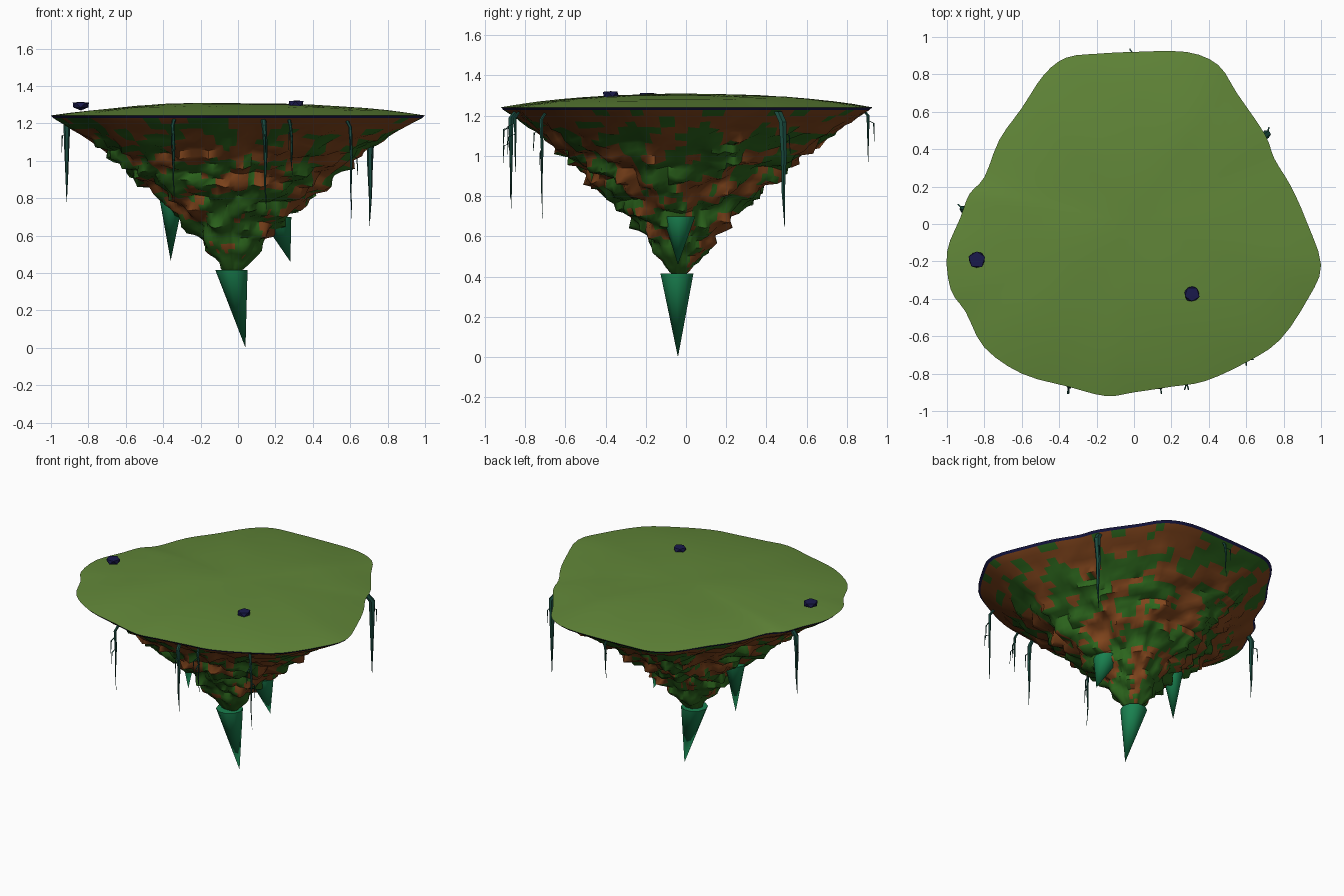
import bpy, bmesh, math, random
from mathutils import Vector, noise

if "Cube" in bpy.data.objects:
    bpy.data.objects.remove(bpy.data.objects["Cube"])

random.seed(4)


def material(name, rgb):
    m = bpy.data.materials.new(name)
    m.diffuse_color = (*rgb, 1)
    m.use_nodes = True
    m.node_tree.nodes["Principled BSDF"].inputs["Base Color"].default_value = m.diffuse_color
    return m


GRASS = material("grass", (0.12, 0.24, 0.04))
BROWN = material("brown_earth", (0.22, 0.06, 0.012))
MOSS = material("mossy_earth", (0.025, 0.13, 0.012))
SPIKE = material("spike_green", (0.01, 0.22, 0.08))
DARK = material("dark_stone", (0.01, 0.01, 0.07))
VINE = material("vine", (0.01, 0.07, 0.05))


def finish(bm, name, mats, angle=40):
    bmesh.ops.recalc_face_normals(bm, faces=bm.faces)
    me = bpy.data.meshes.new(name)
    bm.to_mesh(me)
    bm.free()
    for m in mats:
        me.materials.append(m)
    for p in me.polygons:
        p.use_smooth = True
    me.set_sharp_from_angle(angle=math.radians(angle))
    ob = bpy.data.objects.new(name, me)
    bpy.context.collection.objects.link(ob)
    return ob


def bridge(bm, a, b, mat=0):
    n = len(a)
    return [bm.faces.new((a[i], a[(i + 1) % n], b[(i + 1) % n], b[i])) for i in range(n)]


# Island outline seen from above, smoothed to a closed loop
KEYS = [(1, -.22), (.93, -.4), (.78, -.62), (.6, -.74), (.38, -.84), (.2, -.87),
        (0, -.9), (-.15, -.92), (-.35, -.87), (-.6, -.8), (-.8, -.66), (-.9, -.47),
        (-.98, -.35), (-1, -.15), (-.93, .03), (-.88, .16), (-.8, .25), (-.72, .45),
        (-.6, .62), (-.48, .8), (-.36, .89), (-.2, .91), (0, .92), (.28, .92),
        (.45, .85), (.55, .7), (.7, .48), (.75, .35), (.84, .2), (.92, .02)]


def smooth_loop(keys, steps):
    out, n = [], len(keys)
    for i in range(n):
        a, b, c, d = (Vector(keys[(i + k) % n]) for k in (-1, 0, 1, 2))
        for s in range(steps):
            t = s / steps
            out.append(0.5 * (2 * b + (c - a) * t + (2 * a - 5 * b + 4 * c - d) * t * t
                              + (3 * b - a - 3 * c + d) * t ** 3))
    return out


LOOP = smooth_loop(KEYS, 3)

# Grass top: gently domed disc
bm = bmesh.new()
rings = []
for s in (1, .97, .9, .8, .68, .55, .4, .25, .1):
    ring = []
    for p in LOOP:
        q = p * s
        z = 1.242 + .066 * (1 - s ** 2.5)
        z += (1 - s ** 6) * .008 * noise.noise((q.x * 3, q.y * 3, 1))
        ring.append(bm.verts.new((q.x, q.y, z)))
    if rings:
        bridge(bm, rings[-1], ring)
    rings.append(ring)
bm.faces.new(rings[-1])
finish(bm, "grass_top", [GRASS])

# Earth underside: tapering rough body, (height, scale) profile
PROFILE = [(1.242, 1), (1.228, .985), (1.14, .84), (1.05, .71), (.97, .61), (.85, .47),
           (.74, .34), (.6, .205), (.5, .125), (.42, .065), (.40, .03)]
levels = []
for (z0, s0), (z1, s1) in zip(PROFILE, PROFILE[1:]):
    k = max(1, round((z0 - z1) / .026))
    levels += [(z0 + (z1 - z0) * i / k, s0 + (s1 - s0) * i / k) for i in range(k)]
levels.append(PROFILE[-1])

bm = bmesh.new()
prev = None
for li, (z, s) in enumerate(levels):
    ring = []
    centre = Vector((-.03, -.04)) * (1 - s)
    for p in LOOP:
        q = centre + p * s
        v = Vector((q.x, q.y, z))
        if li > 1:
            f = noise.voronoi(Vector((v.x * 9, v.y * 9, v.z * 14)))[0][0]
            rough = .10 * min(1, (1.23 - z) * 5) * min(1, s * 4)
            push = (.42 - f) * rough
            v += Vector((p.x, p.y, 0)).normalized() * push
            v.z -= push * .5
        ring.append(bm.verts.new(v))
    if prev:
        for f in bridge(bm, prev, ring):
            c = f.calc_center_median()
            mix = noise.noise(c * 7) + .35 * noise.noise(c * 25) + (z - .95) * .5
            f.material_index = 2 if li == 1 else (0 if mix > 0 else 1)
    prev = ring
bm.faces.new(prev)
finish(bm, "earth_underside", [BROWN, MOSS, DARK], 50)


# Hanging stone spikes: leaning cones with a flat top
def spike(name, base, r, tip, n=10):
    bm = bmesh.new()
    ring = [bm.verts.new((base[0] + r * math.cos(2 * math.pi * i / n),
                          base[1] + r * math.sin(2 * math.pi * i / n), base[2]))
            for i in range(n)]
    apex = bm.verts.new(tip)
    bm.faces.new(ring)
    for i in range(n):
        bm.faces.new((ring[i], ring[(i + 1) % n], apex))
    finish(bm, name, [SPIKE], 50)


spike("spike_bottom", (-.035, -.045, .415), .086, (.04, -.04, 0))
spike("spike_left", (-.355, -.04, .805), .066, (-.36, -.04, .465))
spike("spike_right", (.20, -.035, .70), .085, (.28, -.04, .46))


# Loose stones on the grass
def stone(name, x, y, z, r, turn):
    bm = bmesh.new()
    bmesh.ops.create_icosphere(bm, subdivisions=1, radius=1)
    for v in bm.verts:
        c = v.co * random.uniform(.92, 1.08)
        a, b = math.cos(turn), math.sin(turn)
        v.co = (x + r * (c.x * a - c.y * b), y + r * (c.x * b + c.y * a),
                z + max(-.03, min(.016, c.z * .03)))
    finish(bm, name, [DARK], 20)


stone("stone_left", -.84, -.19, 1.298, .05, .3)
stone("stone_front", .31, -.375, 1.306, .045, .9)


# Hanging roots: tapered tubes leaving the rim, with side twigs
def tube(bm, pts, radii, n=6):
    prev = None
    for p, r in zip(pts, radii):
        ring = [bm.verts.new((p[0] + r * math.cos(2 * math.pi * i / n),
                              p[1] + r * math.sin(2 * math.pi * i / n), p[2]))
                for i in range(n)]
        if prev:
            bridge(bm, prev, ring)
        else:
            bm.faces.new(ring)
        prev = ring
    bm.faces.new(prev)


def root(name, x, y, top, tip, r, twigs):
    bm = bmesh.new()
    out = Vector((x, y, 0)).normalized()
    side = Vector((-out.y, out.x, 0))
    base = Vector((x, y, 0))
    h = top - tip
    path = [base - out * .04 + Vector((0, 0, top + .02)),
            base + Vector((0, 0, top - .03)),
            base + side * .008 + Vector((0, 0, top - h * .35)),
            base + side * .004 + Vector((0, 0, top - h * .7)),
            base + side * .012 + Vector((0, 0, tip))]
    tube(bm, path, [r, r, r * .75, r * .4, .001])
    for i in range(twigs):
        start = path[1].lerp(path[3], .15 + .3 * i)
        d = (out + side * random.uniform(-1, 1)).normalized()
        knee = start + d * .035 + Vector((0, 0, -.015))
        tube(bm, [start, knee, knee + d * .004 + Vector((0, 0, -.09))],
             [.004, .004, .001], 5)
    finish(bm, name, [VINE])


ROOTS = [(.71, .48, 1.20, .65, .022, 1), (-.915, .08, 1.22, .78, .018, 1),
         (-.35, -.87, 1.22, .78, .010, 2), (.14, -.87, 1.22, .74, .014, 1),
         (.28, -.85, 1.22, .92, .009, 2), (.60, -.72, 1.21, .69, .010, 2),
         (0, .905, 1.23, .97, .009, 1)]
for i, a in enumerate(ROOTS):
    root(f"hanging_root_{i + 1}", *a)
